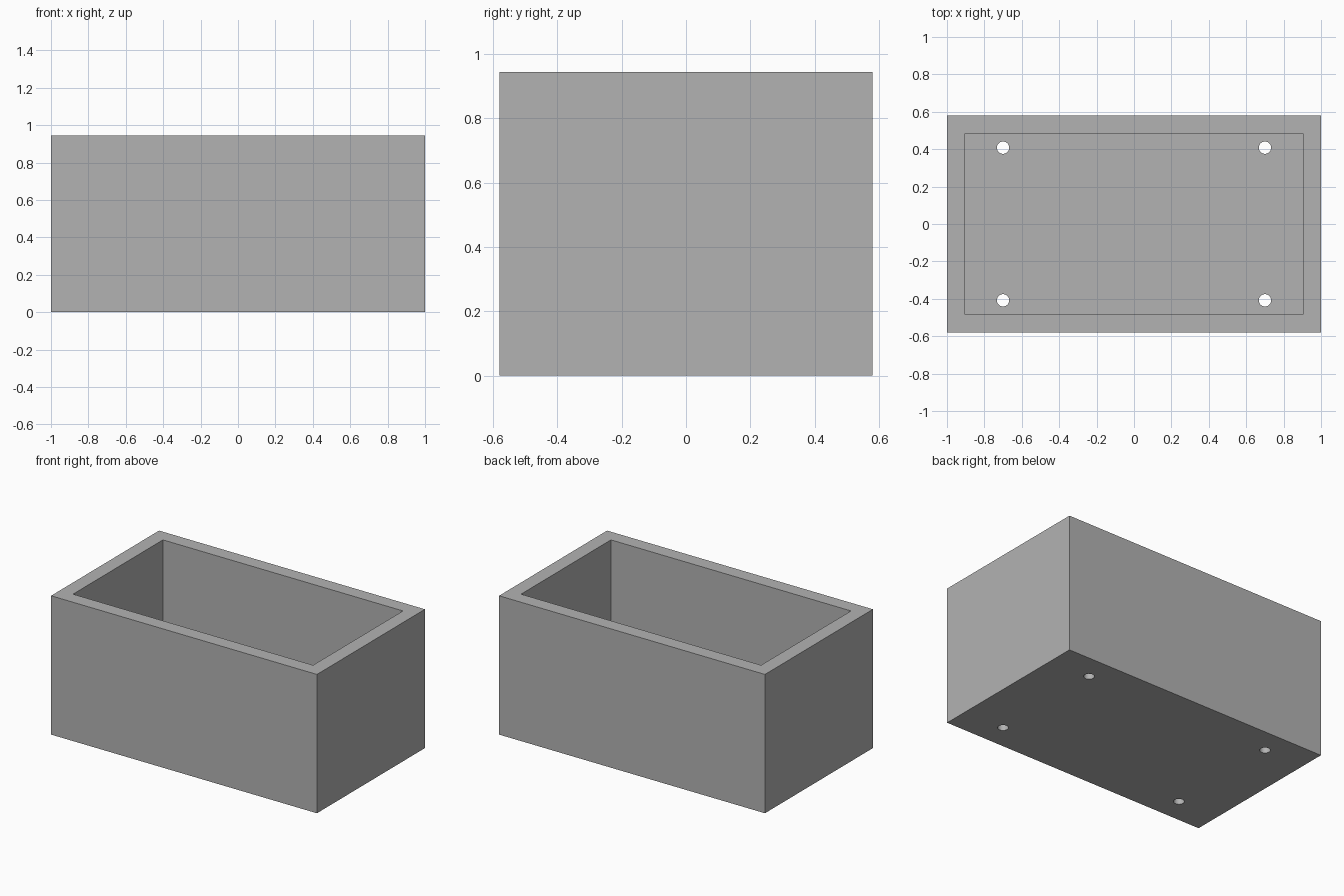
import bpy
import bmesh
from mathutils import Matrix, Vector

cube = bpy.data.objects.get("Cube")
if cube:
    bpy.data.objects.remove(cube, do_unlink=True)

LENGTH, DEPTH, HEIGHT, WALL = 2.0, 1.16, 0.944, 0.097
HOLE_X, HOLE_Y, HOLE_R = 0.7, 0.408, 0.033

grey = bpy.data.materials.new("plain grey")
grey.use_nodes = True
colour = (0.45, 0.45, 0.45, 1)
grey.diffuse_color = colour
grey.node_tree.nodes["Principled BSDF"].inputs["Base Color"].default_value = colour


def make_object(name, bm):
    mesh = bpy.data.meshes.new(name)
    bm.to_mesh(mesh)
    bm.free()
    mesh.materials.append(grey)
    obj = bpy.data.objects.new(name, mesh)
    bpy.context.collection.objects.link(obj)
    return obj


# Open box: the top face is inset for the rim, then pushed down to the floor
bm = bmesh.new()
bmesh.ops.create_cube(bm, size=1, matrix=Matrix.Translation((0, 0, HEIGHT / 2))
                      @ Matrix.Diagonal((LENGTH, DEPTH, HEIGHT, 1)))
top = max(bm.faces, key=lambda f: f.calc_center_median().z)
bmesh.ops.inset_region(bm, faces=[top], thickness=WALL, use_even_offset=True)
floor = bmesh.ops.extrude_discrete_faces(bm, faces=[top])["faces"][0]
bmesh.ops.translate(bm, verts=floor.verts, vec=Vector((0, 0, WALL - HEIGHT)))
bmesh.ops.recalc_face_normals(bm, faces=bm.faces)
planter = make_object("planter_box", bm)

# Drainage holes through the floor
bm = bmesh.new()
for x in (-HOLE_X, HOLE_X):
    for y in (-HOLE_Y, HOLE_Y):
        bmesh.ops.create_cone(bm, cap_ends=True, segments=32, radius1=HOLE_R, radius2=HOLE_R,
                              depth=WALL * 4, matrix=Matrix.Translation((x, y, 0)))
cutter = make_object("drain_hole_cutter", bm)

cut = planter.modifiers.new("drain holes", "BOOLEAN")
cut.operation = "DIFFERENCE"
cut.solver = "EXACT"
cut.object = cutter

# Apply the cut, drop the cutter and smooth the hole walls
bpy.context.view_layer.objects.active = planter
bpy.ops.object.select_all(action="DESELECT")
planter.select_set(True)
bpy.ops.object.modifier_apply(modifier=cut.name)
bpy.data.objects.remove(cutter, do_unlink=True)
bpy.ops.object.shade_smooth_by_angle()
